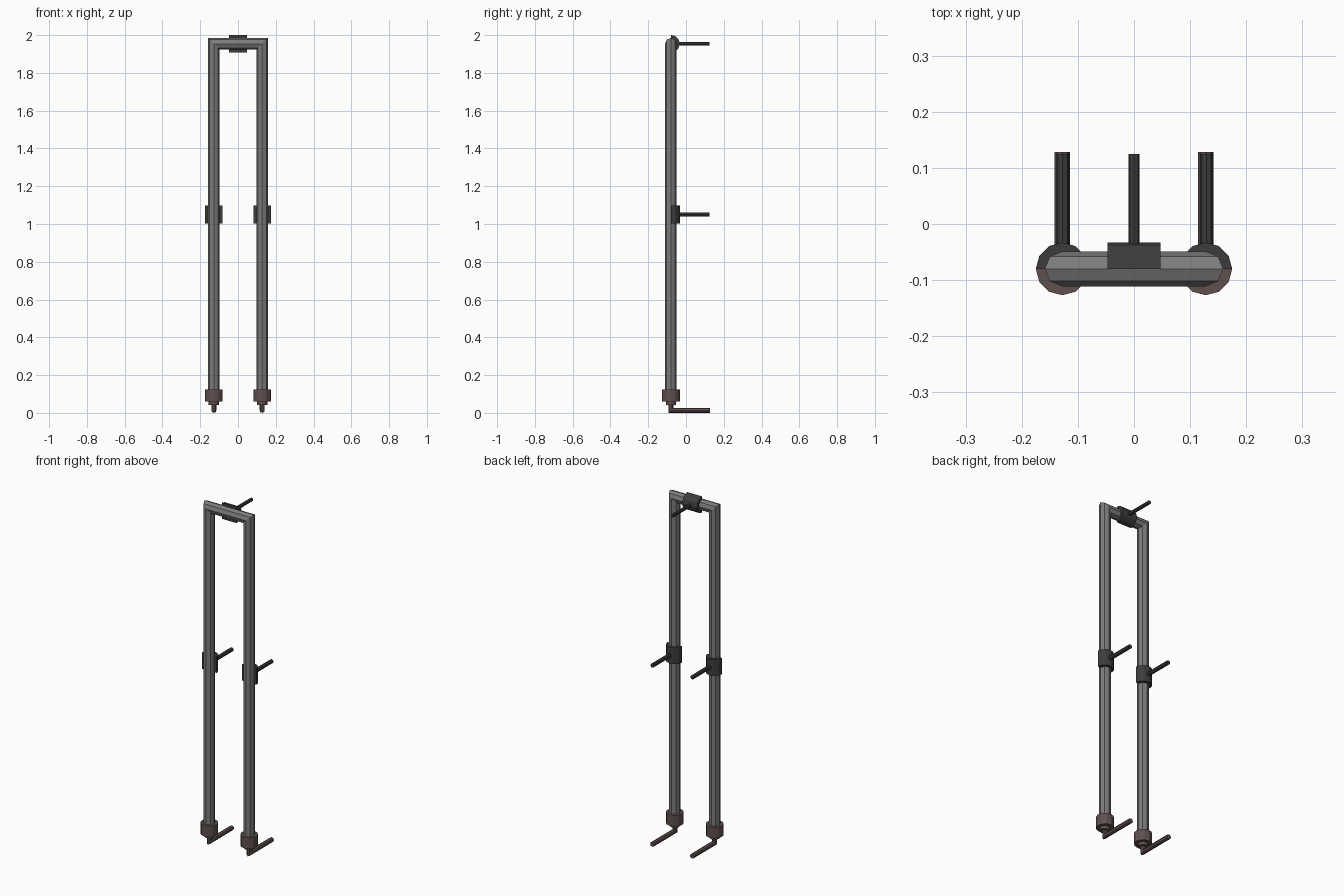
import bpy, bmesh, math
from mathutils import Vector

cube = bpy.data.objects.get("Cube")
if cube:
    bpy.data.objects.remove(cube, do_unlink=True)


def material(name, color):
    m = bpy.data.materials.new(name)
    m.use_nodes = True
    m.diffuse_color = (*color, 1)
    m.node_tree.nodes["Principled BSDF"].inputs["Base Color"].default_value = (*color, 1)
    return m


STEEL = material("grey steel", (0.2, 0.2, 0.2))
BLACK = material("dark clip", (0.045, 0.045, 0.045))
BROWN = material("brown fitting", (0.115, 0.08, 0.077))

LEG_X, TUBE_Y, TOP_Z = 0.128, -0.08, 1.954
TUBE_R, COLLAR_R = 0.031, 0.047


def finish(name, bm, mat):
    bmesh.ops.recalc_face_normals(bm, faces=bm.faces)
    mesh = bpy.data.meshes.new(name)
    bm.to_mesh(mesh)
    bm.free()
    mesh.materials.append(mat)
    obj = bpy.data.objects.new(name, mesh)
    bpy.context.collection.objects.link(obj)
    return obj


def sweep(name, path, radii, plane, mat, sides=8, arc=math.tau, start=0.0):
    """Mitred sweep of a polygon (or part of one) along a path lying in one plane."""
    pts = [Vector(p) for p in path]
    plane = Vector(plane)
    bm = bmesh.new()
    rings = []
    closed = arc > 6
    count = sides if closed else sides + 1
    for i, p in enumerate(pts):
        normals = []
        for a, b in ((i - 1, i), (i, i + 1)):
            if a >= 0 and b < len(pts) and (pts[b] - pts[a]).length > 1e-6:
                normals.append(plane.cross((pts[b] - pts[a]).normalized()))
        n1, n2 = normals[0], normals[-1]
        side = (n1 + n2) / (1 + n1.dot(n2))
        r = radii[i] if isinstance(radii, (list, tuple)) else radii
        angles = [start + arc * k / sides for k in range(count)]
        rings.append([bm.verts.new(p + r * (side * math.cos(t) + plane * math.sin(t)))
                      for t in angles])
    for a, b in zip(rings, rings[1:]):
        for k in range(count):
            j = (k + 1) % count
            bm.faces.new((a[k], a[j], b[j], b[k]))
    bm.faces.new(rings[0])
    bm.faces.new(rings[-1])
    return finish(name, bm, mat)


def half_clip(name, a, b):
    """Half-round clip behind a tube, flat face to the front."""
    sweep(name, (a, b), COLLAR_R, (0, 1, 0), BLACK, sides=6, arc=math.pi)


def rod(name, x, z, r):
    sweep(name, ((x, TUBE_Y + 0.03, z), (x, 0.125, z)), r, (0, 0, 1), BLACK)


# Tube frame: two legs joined by a mitred top bar
sweep("tube_frame",
      [(-LEG_X, TUBE_Y, 0.1), (-LEG_X, TUBE_Y, TOP_Z),
       (LEG_X, TUBE_Y, TOP_Z), (LEG_X, TUBE_Y, 0.1)],
      TUBE_R, (0, 1, 0), STEEL)

# Top clip with its rod
half_clip("top_clip", (-0.047, TUBE_Y, TOP_Z), (0.047, TUBE_Y, TOP_Z))
rod("top_rod", 0, TOP_Z, 0.01)

for label, s in (("left", 1), ("right", -1)):
    x = s * LEG_X
    # Middle clip and rod
    half_clip(label + "_middle_clip", (x, TUBE_Y, 1.003), (x, TUBE_Y, 1.097))
    rod(label + "_middle_rod", x + 0.001, 1.05, 0.0115)
    # Foot cup and the narrow neck under it
    sweep(label + "_foot_cup", [(x, TUBE_Y, 0.06), (x, TUBE_Y, 0.124)],
          COLLAR_R, (0, 1, 0), BROWN, sides=12)
    sweep(label + "_foot_neck", [(x, TUBE_Y, 0.043), (x, TUBE_Y, 0.065)],
          0.027, (0, 1, 0), BROWN, sides=12)
    # Bent pin running back from the foot
    sweep(label + "_foot_pin",
          [(x, TUBE_Y, 0.05), (x, TUBE_Y, 0.0135), (x, 0.128, 0.0135)],
          0.0135, (1, 0, 0), BROWN)
